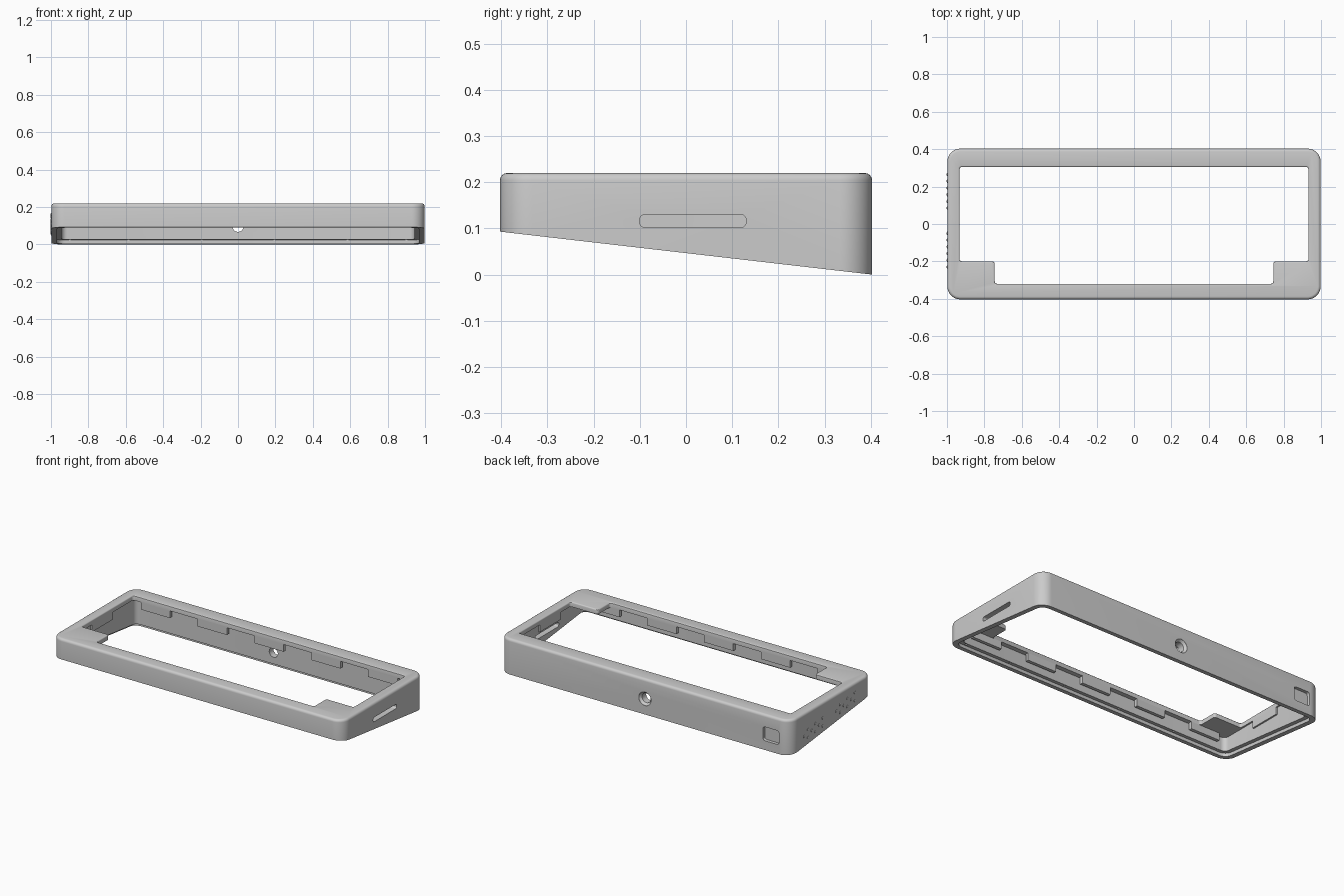
import bpy, bmesh
from math import cos, sin, pi
from mathutils import Vector, Matrix

if "Cube" in bpy.data.objects:
    bpy.data.objects.remove(bpy.data.objects["Cube"])

HX, HY, TOP = 0.998, 0.403, 0.22
PLATE = 0.19          # underside of the top plate

grey = bpy.data.materials.new("light grey plastic")
grey.use_nodes = True
colour = (0.6, 0.6, 0.6, 1)
grey.diffuse_color = colour
grey.node_tree.nodes["Principled BSDF"].inputs["Base Color"].default_value = colour


def slope(y):
    """Height of the slanted underside."""
    return 0.093 * (HY - y) / (2 * HY)


def rounded(corners, r, steps=6):
    """Round every corner of a polygon with a curve that meets its edges."""
    pts, n = [], len(corners)
    for i in range(n):
        c = Vector(corners[i])
        a = (Vector(corners[i - 1]) - c).normalized()
        b = (Vector(corners[(i + 1) % n]) - c).normalized()
        centre = c + (a + b) * r
        for k in range(steps + 1):
            t = k / steps * pi / 2
            pts.append(centre - b * r * cos(t) - a * r * sin(t))
    return pts


def rect(hx, hy, r, steps=6, cx=0, cy=0):
    return rounded([(cx - hx, cy - hy), (cx + hx, cy - hy),
                    (cx + hx, cy + hy), (cx - hx, cy + hy)], r, steps)


def circle(r, cx, cy, sides):
    angles = [2 * pi * k / sides for k in range(sides)]
    return [Vector((cx + r * cos(t), cy + r * sin(t))) for t in angles]


def finish(name, bm):
    bmesh.ops.recalc_face_normals(bm, faces=bm.faces)
    mesh = bpy.data.meshes.new(name)
    bm.to_mesh(mesh)
    bm.free()
    mesh.materials.append(grey)
    ob = bpy.data.objects.new(name, mesh)
    bpy.context.collection.objects.link(ob)
    return ob


def loft(name, layers, matrix=Matrix()):
    """Skin a stack of (outline, height) layers; height may depend on y."""
    bm = bmesh.new()
    rings = []
    for pts, z in layers:
        rings.append([bm.verts.new((p.x, p.y, z(p.y) if callable(z) else z)) for p in pts])
    n = len(rings[0])
    for lo, hi in zip(rings, rings[1:]):
        for i in range(n):
            j = (i + 1) % n
            bm.faces.new((lo[i], lo[j], hi[j], hi[i]))
    bm.faces.new(rings[0])
    bm.faces.new(rings[-1])
    bm.transform(matrix)
    return finish(name, bm)


def cut(target, cutter):
    cutter.hide_render = True
    mod = target.modifiers.new("cut", 'BOOLEAN')
    mod.operation, mod.solver, mod.object = 'DIFFERENCE', 'EXACT', cutter
    dg = bpy.context.evaluated_depsgraph_get()
    mesh = bpy.data.meshes.new_from_object(target.evaluated_get(dg))
    target.modifiers.clear()
    target.data = mesh
    bpy.data.objects.remove(cutter)


def box(name, x, y, z, sx, sy, sz):
    bm = bmesh.new()
    bmesh.ops.create_cube(bm, size=1, matrix=Matrix.Translation((x, y, z)) @ Matrix.Diagonal((sx, sy, sz, 1)))
    return finish(name, bm)


# Outer body with a slanted underside and a soft top edge
F, R = 0.016, 0.07
layers = [(rect(HX, HY, R, 10), slope)]
for k in range(5):
    t = k / 4 * pi / 2
    d = F * (1 - cos(t))
    layers.append((rect(HX - d, HY - d, R - d, 10), TOP - F + F * sin(t)))
body = loft("case_frame", layers)

# Hollow interior and the rebate for a base plate
WALL, RIM = 0.055, 0.03
cavity = rect(HX - WALL, HY - WALL, 0.03)
cut(body, loft("cavity_cutter", [(cavity, -0.1), (cavity, PLATE)]))
rebate = rect(HX - RIM, HY - RIM, 0.045)
cut(body, loft("rebate_cutter", [(rebate, -0.1), (rebate, lambda y: slope(y) + 0.02)]))


# Top opening, notched at both front corners, with an eased edge
def opening(d):
    return rounded([(-0.745 - d, -0.32 - d), (0.745 + d, -0.32 - d), (0.745 + d, -0.2 - d),
                    (0.933 + d, -0.2 - d), (0.933 + d, 0.305 + d), (-0.933 - d, 0.305 + d),
                    (-0.933 - d, -0.2 - d), (-0.745 - d, -0.2 - d)], 0.014, 4)


E = 0.007
layers = [(opening(0), 0.15), (opening(0), TOP - E)]
layers += [(opening(E * (1 - cos(t))), TOP - E + E * sin(t)) for t in (pi / 6, pi / 3, pi / 2)]
layers.append((opening(E), 0.3))
cut(body, loft("opening_cutter", layers))

# Side slot: outline drawn in y and z, pushed along x
side = Matrix(((0, 0, 1, 0), (1, 0, 0, 0), (0, 1, 0, 0), (0, 0, 0, 1)))
slot = rect(0.115, 0.0135, 0.01, 5, 0.015, 0.116)
cut(body, loft("slot_cutter", [(slot, 0.85), (slot, 1.1)], side))

# Back hole with a countersink, and a square recess: drawn in x and z, pushed along y
back = Matrix(((1, 0, 0, 0), (0, 0, 1, 0), (0, 1, 0, 0), (0, 0, 0, 1)))
stages = [(0.0295, 0.28), (0.0295, HY - 0.015), (0.042, HY - 0.001), (0.044, 0.45)]
cut(body, loft("hole_cutter", [(circle(r, 0, 0.097, 32), y) for r, y in stages], back))
recess = rect(0.055, 0.043, 0.014, 4, -0.865, 0.1)
cut(body, loft("recess_cutter", [(recess, HY - 0.02), (recess, 0.45)], back))

# Small screw holes in the ledge inside the rebate
for s in (-1, 1):
    for x in (-0.9, -0.585, -0.195, 0.195, 0.585, 0.9):
        hole = circle(0.007, x, s * (HY - 0.043), 12)
        cut(body, loft("screw_cutter", [(hole, -0.1), (hole, slope(s * HY) + 0.04)]))

# Tabs hanging under the top plate around the opening
T, TAB_Z, TAB_H = 0.02, 0.17, 0.05
for i in range(5):
    x = -0.78 + 0.39 * i
    box("back_tab", x, 0.305 + T / 2, TAB_Z, 0.2, T, TAB_H)
    box("front_tab", x, -0.32 - T / 2, TAB_Z, 0.2, T, TAB_H)
for s in (-1, 1):
    box("side_tab", s * (0.933 + T / 4), 0, TAB_Z, T / 2, 0.2, TAB_H)

# Two groups of small raised dots on the right wall, following the slant
bm = bmesh.new()
for gy in (0.175, -0.14):
    for col in range(6):
        for row in range(3):
            if (col + row) % 2 == 0:
                y = gy + (col - 2.5) * 0.036
                z = slope(y) + 0.062 + (row - 1) * 0.025
                bmesh.ops.create_uvsphere(bm, u_segments=10, v_segments=6, radius=0.009,
                    matrix=Matrix.Translation((-HX, y, z)) @ Matrix.Diagonal((0.45, 1, 1, 1)))
finish("grip_dots", bm)

# Smooth shading that keeps the hard edges
bpy.ops.object.select_all(action='DESELECT')
for name in ("case_frame", "grip_dots"):
    bpy.data.objects[name].select_set(True)
bpy.context.view_layer.objects.active = body
bpy.ops.object.shade_smooth_by_angle(angle=pi / 6)
